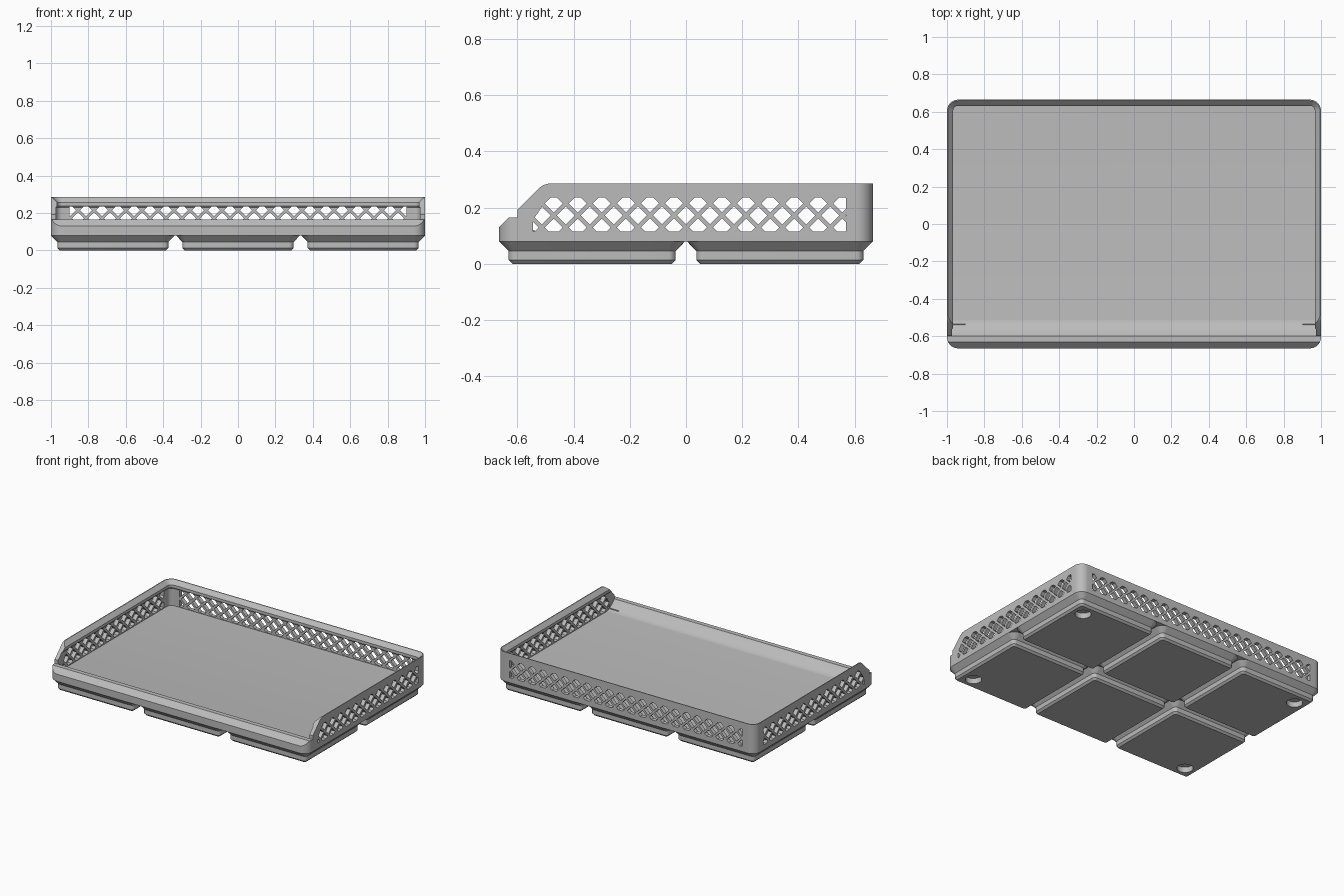
import bpy, bmesh, math
from mathutils import Vector

if "Cube" in bpy.data.objects:
    bpy.data.objects.remove(bpy.data.objects["Cube"], do_unlink=True)

grey = bpy.data.materials.new("plain grey")
grey.use_nodes = True
colour = (0.5, 0.5, 0.5, 1)
grey.diffuse_color = colour
grey.node_tree.nodes["Principled BSDF"].inputs["Base Color"].default_value = colour


def finish(name, bm):
    bmesh.ops.recalc_face_normals(bm, faces=bm.faces)
    mesh = bpy.data.meshes.new(name)
    bm.to_mesh(mesh)
    bm.free()
    mesh.materials.append(grey)
    obj = bpy.data.objects.new(name, mesh)
    bpy.context.collection.objects.link(obj)
    return obj


def skin(bm, loops):
    """Close a stack of equal vertex loops into a solid."""
    for low, high in zip(loops, loops[1:]):
        for i in range(len(low)):
            j = (i + 1) % len(low)
            bm.faces.new((low[i], low[j], high[j], high[i]))
    bm.faces.new(loops[0])
    bm.faces.new(loops[-1])


def rounded_loft(name, rings, cx=0, cy=0, steps=8):
    """Stack rounded rectangles given as (z, half width, half depth, radius)."""
    bm = bmesh.new()
    loops = []
    for z, hx, hy, r in rings:
        loop = []
        for k, (sx, sy) in enumerate(((1, 1), (-1, 1), (-1, -1), (1, -1))):
            for s in range(steps + 1):
                a = math.pi / 2 * (k + s / steps)
                loop.append(bm.verts.new((cx + sx * (hx - r) + r * math.cos(a),
                                          cy + sy * (hy - r) + r * math.sin(a), z)))
        loops.append(loop)
    skin(bm, loops)
    return finish(name, bm)


def prisms(name, outlines, start, end, along_x=True):
    """Extrude (u, z) outlines along x, or along y."""
    bm = bmesh.new()
    for outline in outlines:
        loops = [[bm.verts.new((t, u, z) if along_x else (u, t, z)) for u, z in outline]
                 for t in (start, end)]
        skin(bm, loops)
    return finish(name, bm)


def combine(target, tool, operation="DIFFERENCE"):
    mod = target.modifiers.new("cut", "BOOLEAN")
    mod.operation, mod.solver, mod.object = operation, "EXACT", tool
    bpy.context.view_layer.objects.active = target
    bpy.ops.object.modifier_apply(modifier=mod.name)
    bpy.data.objects.remove(tool, do_unlink=True)


def smooth(obj):
    bpy.ops.object.select_all(action="DESELECT")
    obj.select_set(True)
    bpy.context.view_layer.objects.active = obj
    bpy.ops.object.shade_smooth_by_angle(angle=math.radians(25))


HX, HY, TOP, FLOOR, BASE = 1.0, 0.665, 0.285, 0.11, 0.08
PITCH, HALF, MID = 0.0855, 0.032, 0.172

# Tray shell
tray = rounded_loft("tray", [(BASE, HX, HY, 0.06), (TOP, HX, HY, 0.06)])

# Hollow with a stepped rim, leaving a curved scoop along the front
steps_in = [(FLOOR, 0.027), (0.23, 0.027), (0.237, 0.033), (0.257, 0.033),
            (TOP, 0.006), (TOP + 0.02, 0.006)]
hollow = rounded_loft("hollow", [(z, HX - d, HY - d, 0.06 - d) for z, d in steps_in])
scoop = [(-0.7, 0.05), (-0.7, 0.165), (-0.598, 0.165)]
for i in range(9):
    t = i / 8
    scoop.append((-0.594 + 0.085 * t, FLOOR + 0.05 * (1 - t) ** 1.7))
scoop.append((-0.509, 0.05))
combine(hollow, prisms("scoop", [scoop], -1.2, 1.2))
combine(tray, hollow)

# Low front with swept side-wall ends
front = [(-0.72, 0.075), (-0.63, 0.165), (-0.6, 0.165), (-0.6, 0.192), (-0.522, 0.27),
         (-0.508, 0.28), (-0.49, TOP), (-0.49, 0.35), (-0.72, 0.35)]
combine(tray, prisms("front_opening", [front], -1.2, 1.2))


# Diamond lattice windows
def lattice(window, start, end, along_x):
    diamonds = []
    for row in (-1, 0, 1):
        for col in range(-13, 14):
            u = (col + 0.5 * (row % 2)) * PITCH
            z = MID + row * PITCH / 2
            diamonds.append([(u - HALF, z), (u, z - HALF), (u + HALF, z), (u, z + HALF)])
    cutter = prisms("lattice", diamonds, start, end, along_x)
    combine(cutter, prisms("window", [window], start - 0.01, end + 0.01, along_x), "INTERSECT")
    combine(tray, cutter)


LOW, HIGH = 0.115, 0.235
side = [(-0.545, LOW), (0.57, LOW), (0.57, HIGH), (-0.49, HIGH), (-0.545, 0.155)]
back = [(-0.9, LOW), (0.9, LOW), (0.9, HIGH), (-0.9, HIGH)]
lattice(side, 0.9, 1.1, True)
lattice(side, -1.1, -0.9, True)
lattice(back, 0.6, 0.75, False)
smooth(tray)

# Stepped feet, with a round recess in each outer corner
foot_rings = [(0, 0.284, 0.013), (0.013, 0.297, 0.026), (0.045, 0.297, 0.026), (BASE, 0.331, 0.06)]
for col, cx in enumerate((-0.669, 0, 0.669)):
    for row, cy in enumerate((-0.334, 0.334)):
        foot = rounded_loft(f"foot_{col}_{row}", [(z, h, h, r) for z, h, r in foot_rings], cx, cy)
        if cx:
            x = cx + math.copysign(0.207, cx)
            y = cy + math.copysign(0.207, cy)
            recess = rounded_loft("recess", [(-0.02, 0.052, 0.052, 0.0519),
                                             (0.038, 0.052, 0.052, 0.0519)], x, y)
            combine(foot, recess)
        smooth(foot)
